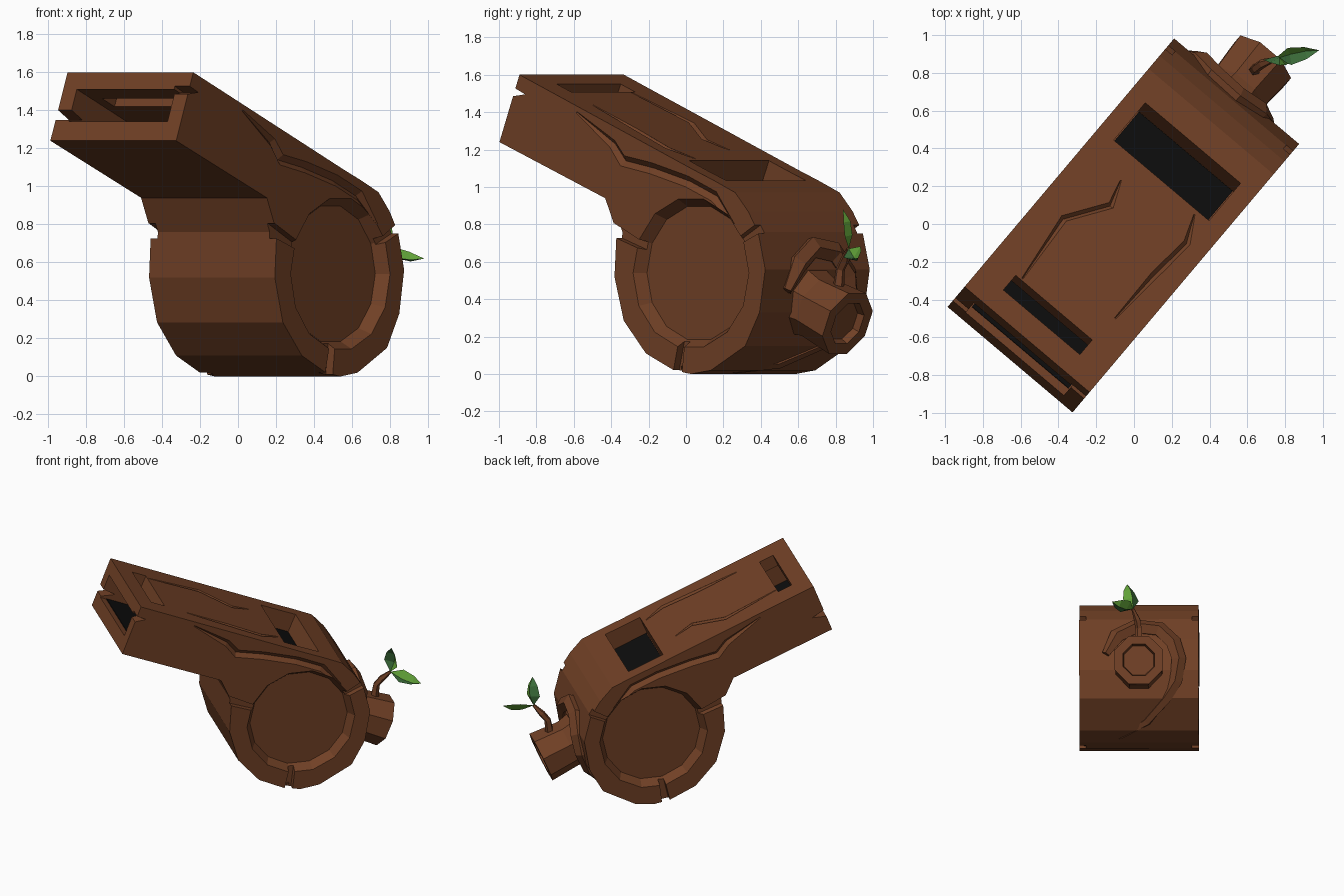
import bpy, bmesh, math
from mathutils import Vector

if "Cube" in bpy.data.objects:
    bpy.data.objects.remove(bpy.data.objects["Cube"])

# Local frame: s along the whistle, w across it, z up
U = Vector((0.645, 0.764, 0)); V = Vector((0.764, -0.645, 0))
def P(s, w, z):
    return U * s + V * w + Vector((-0.05, 0, z))
# Slope frame: d down the mouthpiece slope, n square to it
def sl(d, n):
    return (0.923 * d + 0.385 * n, -0.385 * d + 0.923 * n)

def mat(name, c):
    m = bpy.data.materials.new(name)
    m.diffuse_color = (*c, 1)
    m.use_nodes = True
    m.node_tree.nodes["Principled BSDF"].inputs["Base Color"].default_value = m.diffuse_color
    return m
WOOD = mat("brown wood", (0.165, 0.052, 0.019))
DARK = mat("black hollow", (0.004, 0.004, 0.004))
GREEN = mat("leaf green", (0.048, 0.165, 0.045))
LIGHT = mat("light leaf green", (0.12, 0.36, 0.04))

def make(name, verts, faces, *mats):
    me = bpy.data.meshes.new(name)
    me.from_pydata([tuple(v) for v in verts], [], faces)
    bm = bmesh.new(); bm.from_mesh(me)
    bmesh.ops.recalc_face_normals(bm, faces=bm.faces)
    bm.to_mesh(me); bm.free()
    for m in mats:
        me.materials.append(m)
    ob = bpy.data.objects.new(name, me)
    bpy.context.collection.objects.link(ob)
    return ob

def loft(name, rings, m=WOOD):
    k = len(rings[0]); n = len(rings)
    faces = [(i*k + j, i*k + (j+1) % k, (i+1)*k + (j+1) % k, (i+1)*k + j)
             for i in range(n-1) for j in range(k)]
    faces += [tuple(range(k)), tuple(range((n-1)*k, n*k))]
    return make(name, [v for r in rings for v in r], faces, m)

def prism(name, prof, w0, w1, m=WOOD):
    return loft(name, [[P(s, w, z) for s, z in prof] for w in (w0, w1)], m)

def slab(name, d0, d1, n0, n1, w, m=WOOD):
    return prism(name, [sl(d0, n0), sl(d1, n0), sl(d1, n1), sl(d0, n1)], -w, w, m)

def tube(name, pts, radii, up, sides=4, m=WOOD):
    rings = []
    for i, p in enumerate(pts):
        t = (pts[min(i+1, len(pts)-1)] - pts[max(i-1, 0)]).normalized()
        a = (up - t * up.dot(t)).normalized(); b = t.cross(a)
        rings.append([p + (a*math.cos(q) + b*math.sin(q)) * radii[i]
                      for q in (2*math.pi*j/sides for j in range(sides))])
    return loft(name, rings, m)

def cut(ob, cutter):
    mod = ob.modifiers.new("cut", 'BOOLEAN')
    mod.operation = 'DIFFERENCE'; mod.solver = 'EXACT'; mod.object = cutter
    bpy.context.view_layer.objects.active = ob
    bpy.ops.object.modifier_apply(modifier=mod.name)
    bpy.data.objects.remove(cutter)

# Whistle body: one side profile across the full width
body = prism("whistle_body", [
    (-.94, 1.24), (-.80, 1.60), (.43, 1.087), (.56, 1.035), (.71, .97), (.80, .87),
    (.87, .76), (.92, .56), (.88, .33), (.78, .15), (.54, .02), (.40, 0), (.28, .02),
    (.085, .11), (-.07, .285), (-.135, .52), (-.12, .76), (-.20, .94)], -.433, .433)

# Mouth channel, small top hole and sound window
cut(body, slab("mouth_cut", -1.5, -.85, .89, 1.073, .34))
cut(body, slab("hole_cut", -1.225, -1.115, 1.0, 1.3, .265))
cut(body, slab("window_cut", -.16, .12, 1.02, 1.3, .33))

# Cracks in the mouth rim, one on each side
cut(body, prism("crack_cut", [(-.98, 1.47), (-.90, 1.56), (-.76, 1.495)], .33, .5))
cut(body, prism("crack_cut", [(-1.0, 1.35), (-.96, 1.45), (-.79, 1.35)], -.5, -.33))

# Recessed end discs with notched rims, and a curved grain groove on both sides
C = (.40, .54)
def disc(r, n=14):
    return [(C[0] + r*math.cos(2*math.pi*i/n), C[1] + r*math.sin(2*math.pi*i/n)) for i in range(n)]
for side in (1, -1):
    cut(body, loft("disc_cut", [[P(s, side*w, z) for s, z in disc(r)]
                                for w, r in ((.365, .365), (.433, .405), (.46, .421))]))
    for deg, r0, r1, wide in ((157, .37, .60, .035), (27, .37, .60, .03), (260, .37, .62, .035)):
        a = math.radians(deg)
        prof = []
        for r, h in ((r0, -.6), (r1, -1), (r1, 1), (r0, .6)):
            prof.append((C[0] + r*math.cos(a) - h*wide*math.sin(a),
                         C[1] + r*math.sin(a) + h*wide*math.cos(a)))
        cut(body, prism("notch_cut", prof, side*.385, side*.5))
    grain = [(-.40, 1.40), (-.15, 1.23), (-.08, 1.14), (.12, 1.10), (.37, 1.03), (.56, .95), (.70, .80)]
    cut(body, tube("grain_cut", [P(s, side*.433, z) for s, z in grain],
                   [.004, .025, .03, .03, .03, .03, .005], V))

# Grain grooves on the sloping top
def top_groove(path):
    pts = [P(s, w, 1.6 - .417*(s + .8)) for s, w in path]
    cut(body, tube("grain_cut", pts, [.004] + [.02]*(len(pts)-2) + [.004], Vector((0, 0, 1))))
top_groove([(.163, -.164), (.03, -.118), (-.184, -.264), (-.57, -.227)])
top_groove([(.277, .25), (.138, .317), (-.117, .295), (-.414, .284)])

# Black hollow floors under the openings
slab("hole_floor", -1.30, -1.02, .886, .895, .335, DARK)
slab("window_floor", -.155, .115, 1.015, 1.03, .325, DARK)

# Branch stump on the back, eight sided with a hollowed end
def octagon(d, r):
    out = []
    for i in range(8):
        q = math.pi*(2*i + 1)/8
        s, z = sl(d, .684 + r*math.sin(q))
        out.append(P(s, r*math.cos(q), z))
    return out
loft("branch_stump", [octagon(.58, .21), octagon(.72, .175), octagon(.94, .19),
                      octagon(.94, .125), octagon(.90, .115)])

# Bark ridge curling round the stump and under the barrel
ridge = []
for w, b in ((.24, 12), (.16, 28), (.02, 38), (-.15, 35), (-.25, 22), (-.29, 8), (-.27, -10),
             (-.20, -24), (-.06, -45), (.12, -62), (.40, -78)):
    a = math.radians(b - 22.6)
    ridge.append(P(C[0] + .515*math.cos(a), w, C[1] + .515*math.sin(a)))
tube("bark_ridge", ridge, [.03, .06, .06, .06, .06, .055, .05, .045, .035, .025, .01], U, 5)

# Twig
joint = Vector((.74, .87, .67))
tube("twig", [P(1.06, 0, .42), P(1.08, 0, .56), P(1.12, .01, .61), joint],
     [.035, .025, .025, .012], V, 5)

# Leaves: two folded halves, each with its own green
def leaf(name, base, tip, side, fold):
    m1 = base.lerp(tip, .35); m2 = base.lerp(tip, .7)
    v = [base, m1 + fold, m2 + fold, tip, m1 + side, m2 + side*.7, m1 - side, m2 - side*.7]
    f = [(0, 1, 4), (1, 2, 5, 4), (2, 3, 5), (0, 6, 1), (1, 6, 7, 2), (2, 7, 3)]
    ob = make(name, v, f, GREEN, LIGHT)
    for p in ob.data.polygons:
        p.material_index = 1 if p.index < 3 else 0
leaf("upright_leaf", joint, Vector((.77, .84, .88)), Vector((.065, -.01, -.01)), Vector((.01, .03, 0)))
leaf("side_leaf", joint, Vector((.98, .92, .62)), Vector((-.01, .045, .03)), Vector((0, .01, -.03)))
